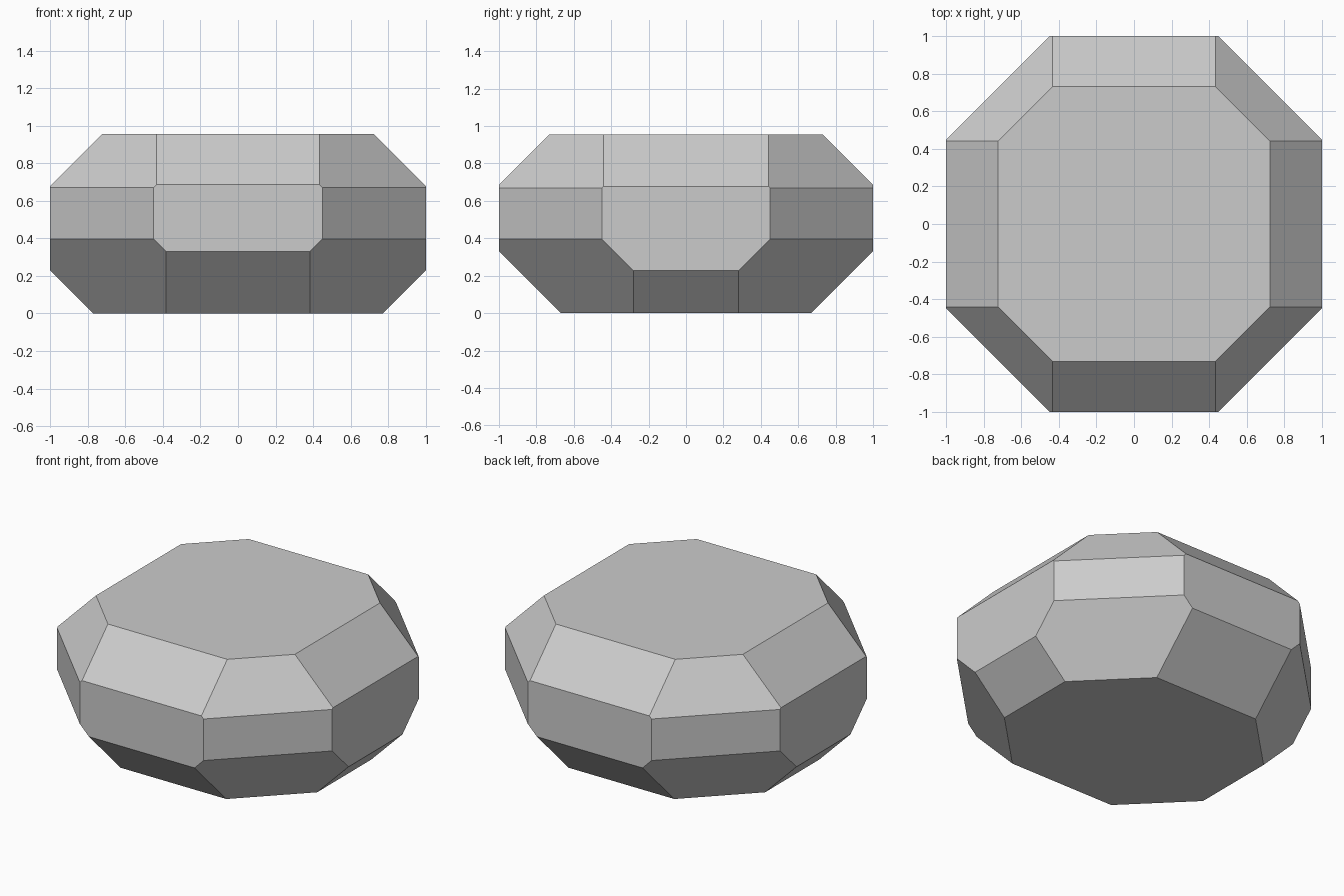
import bpy, bmesh
from mathutils import Vector

if "Cube" in bpy.data.objects:
    bpy.data.objects.remove(bpy.data.objects["Cube"])

HEIGHT = 0.955

# Starting block standing on z = 0
bm = bmesh.new()
bmesh.ops.create_cube(bm, size=1)
for v in bm.verts:
    v.co = (v.co.x * 2, v.co.y * 2, (v.co.z + 0.5) * HEIGHT)


def slice_off(normal, offset):
    """Remove everything beyond normal . p = offset and cap the cut."""
    n = Vector(normal)
    res = bmesh.ops.bisect_plane(
        bm, geom=bm.verts[:] + bm.edges[:] + bm.faces[:], dist=1e-5,
        plane_co=n * offset / n.length_squared, plane_no=n, clear_outer=True)
    edges = [e for e in res["geom_cut"] if isinstance(e, bmesh.types.BMEdge)]
    bmesh.ops.edgeloop_fill(bm, edges=edges)


for s in (-1, 1):
    # Bevels along the left/right and front/back sides, upper then lower
    slice_off((s, 0, 1), 1.678)
    slice_off((0, s, 1), 1.686)
    slice_off((s, 0, -1), 0.772)
    slice_off((0, s, -1), 0.669)
    for t in (-1, 1):
        # Upright corner facets, then the sloped corner facets
        slice_off((s, t, 0), 1.45)
        slice_off((s, t, 1), 2.12)
        slice_off((s, t, -1), 1.053)

bmesh.ops.recalc_face_normals(bm, faces=bm.faces[:])
mesh = bpy.data.meshes.new("faceted_stone")
bm.to_mesh(mesh)
bm.free()
stone = bpy.data.objects.new("faceted_stone", mesh)
bpy.context.collection.objects.link(stone)
